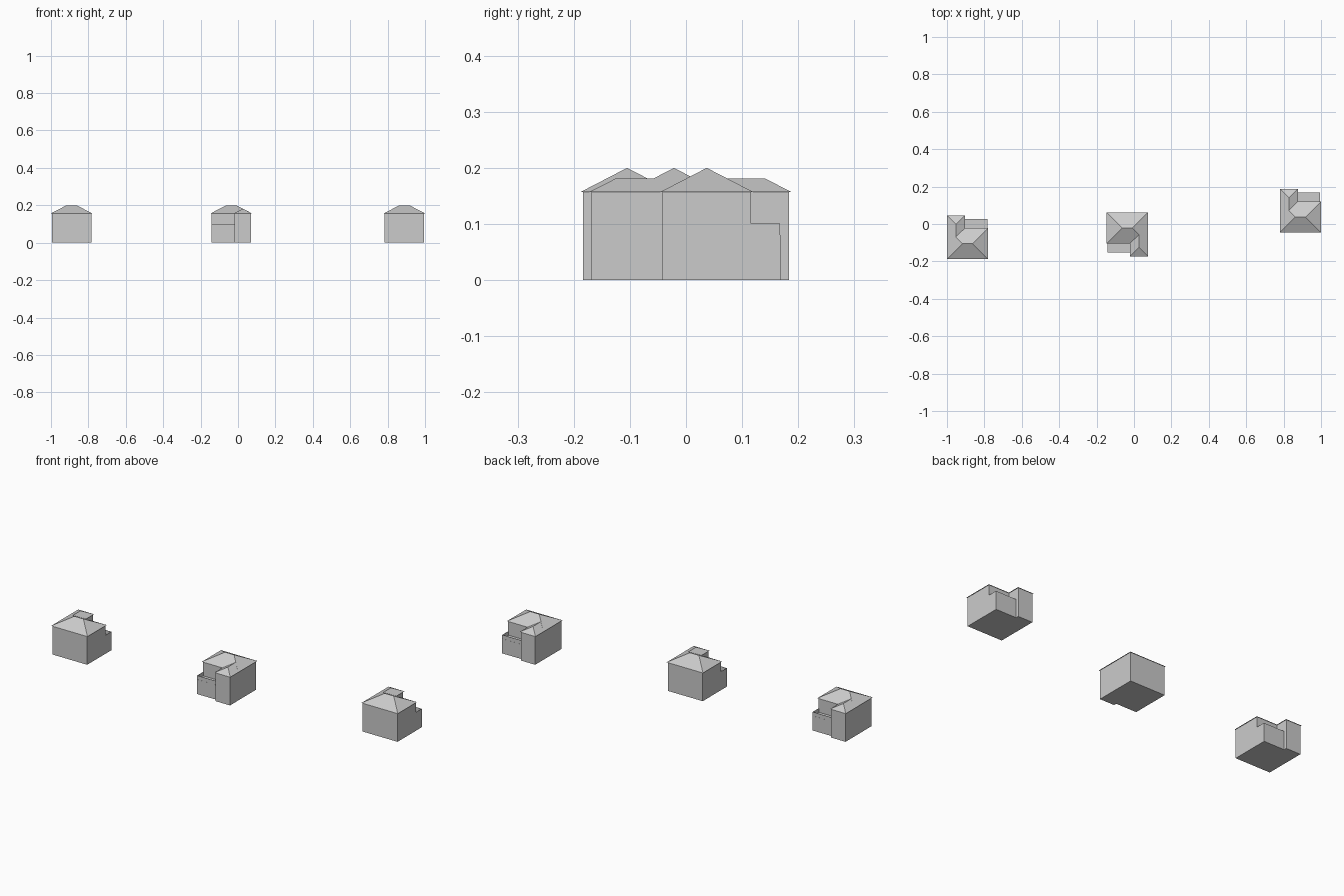
import bpy
from math import cos, sin

if "Cube" in bpy.data.objects:
    bpy.data.objects.remove(bpy.data.objects["Cube"])

EAVE, RIDGE, WING_RIDGE = 0.157, 0.2, 0.1815
DECK, PARAPET = 0.08, 0.101


def mesh_object(name, verts, faces, place):
    """Build a mesh in house space, then move (and turn) it to its plot."""
    ox, oy, s = place                      # s = -1 turns the house by 180 degrees
    me = bpy.data.meshes.new(name)
    me.from_pydata([(ox + s * x, oy + s * y, z) for x, y, z in verts], [], faces)
    ob = bpy.data.objects.new(name, me)
    bpy.context.collection.objects.link(ob)
    return ob


def box(name, x0, x1, y0, y1, z0, z1, place):
    v = [(x, y, z) for z in (z0, z1) for x, y in ((x0, y0), (x1, y0), (x1, y1), (x0, y1))]
    f = [(3, 2, 1, 0), (4, 5, 6, 7), (0, 1, 5, 4), (1, 2, 6, 5), (2, 3, 7, 6), (3, 0, 4, 7)]
    return mesh_object(name, v, f, place)


def house(tag, place):
    # main block, wing and low terrace
    box(tag + "_main_walls", -0.1055, 0.1055, -0.079, 0.079, 0, EAVE, place)
    box(tag + "_wing_walls", -0.1055, -0.0185, 0.079, 0.147, 0, EAVE, place)
    box(tag + "_terrace", -0.0185, 0.1055, 0.079, 0.131, 0, DECK, place)
    # thin terrace parapet
    box(tag + "_parapet_end", -0.0185, 0.1055, 0.129, 0.1305, DECK, PARAPET, place)
    box(tag + "_parapet_side", 0.104, 0.1055, 0.079, 0.129, DECK, PARAPET, place)
    # hipped main roof
    w, d = 0.11, 0.083
    mesh_object(tag + "_main_roof",
                [(-w, -d, EAVE), (w, -d, EAVE), (w, d, EAVE), (-w, d, EAVE),
                 (d - w, 0, RIDGE), (w - d, 0, RIDGE)],
                [(0, 1, 5, 4), (1, 2, 5), (2, 3, 4, 5), (3, 0, 4), (3, 2, 1, 0)], place)
    # hipped wing roof running back into the main roof
    a, b, m, end = -w, -0.014, -0.062, 0.151
    mesh_object(tag + "_wing_roof",
                [(a, d, EAVE), (b, d, EAVE), (b, end, EAVE), (a, end, EAVE),
                 (m, d - 0.048, WING_RIDGE), (m, end - 0.048, WING_RIDGE)],
                [(1, 2, 5, 4), (2, 3, 5), (3, 0, 4, 5), (3, 2, 1, 0)], place)


# three identical houses, the middle one turned around
house("left_house", (-0.89, -0.105, 1))
house("middle_house", (-0.036, -0.0215, -1))
house("right_house", (0.89, 0.037, 1))
